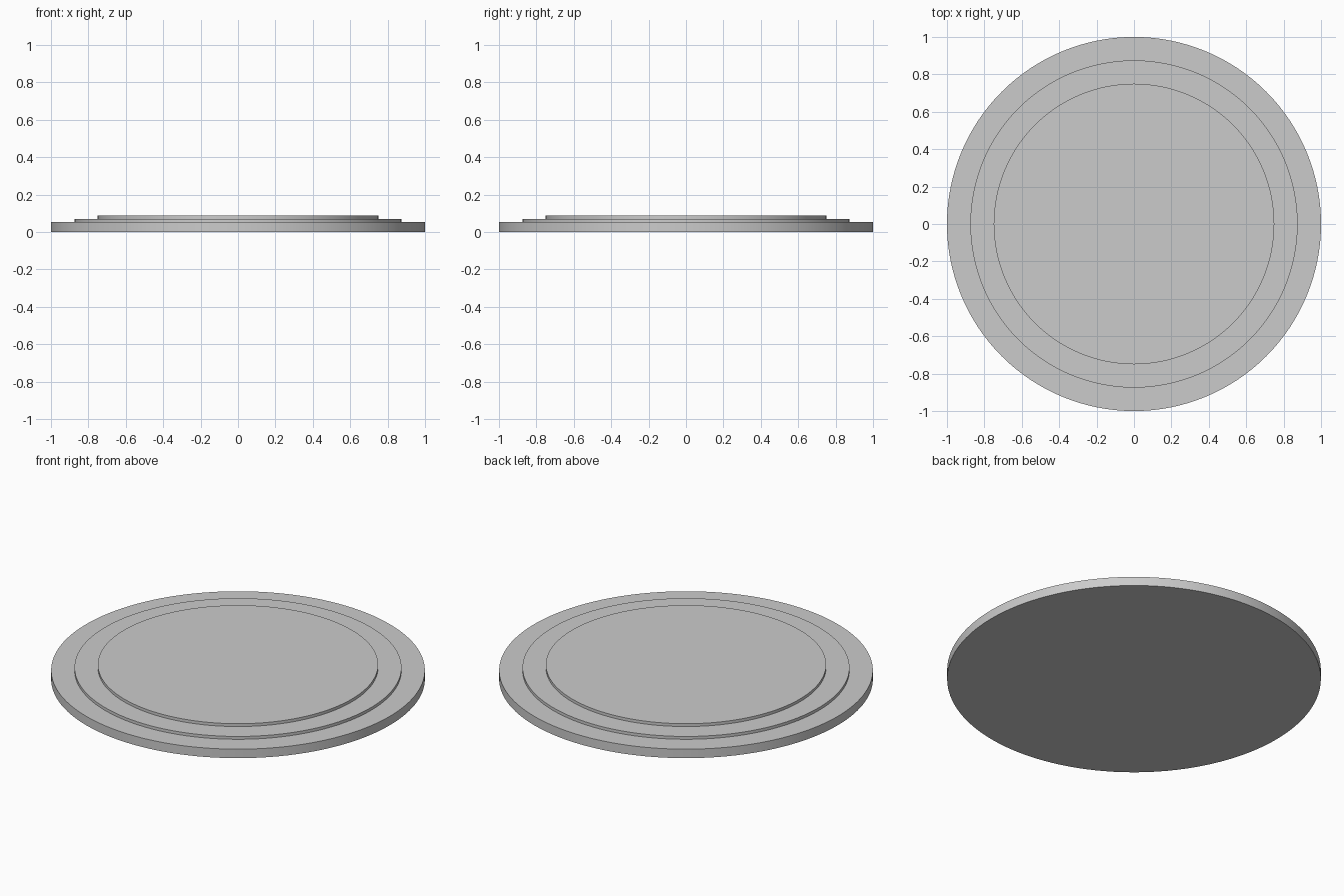
import bpy, bmesh, math

if "Cube" in bpy.data.objects:
    bpy.data.objects.remove(bpy.data.objects["Cube"])

SEGMENTS = 128

# Stepped profile of the round base: (radius, height), bottom to top
PROFILE = [(1.0, 0.0), (1.0, 0.053), (0.875, 0.053),
           (0.875, 0.07), (0.75, 0.07), (0.75, 0.087)]


def lathe(name, profile, segments):
    """Revolve a profile around z and cap both ends."""
    bm = bmesh.new()
    rings = []
    for r, z in profile:
        rings.append([bm.verts.new((r * math.cos(2 * math.pi * i / segments),
                                    r * math.sin(2 * math.pi * i / segments), z))
                      for i in range(segments)])
    for low, high in zip(rings, rings[1:]):
        for i in range(segments):
            j = (i + 1) % segments
            bm.faces.new((low[i], low[j], high[j], high[i]))
    bm.faces.new(rings[0][::-1])
    bm.faces.new(rings[-1])
    mesh = bpy.data.meshes.new(name)
    bm.to_mesh(mesh)
    bm.free()
    obj = bpy.data.objects.new(name, mesh)
    bpy.context.collection.objects.link(obj)
    return obj


# Round platform with two shallow steps
platform = lathe("stepped_round_platform", PROFILE, SEGMENTS)
bpy.context.view_layer.objects.active = platform
platform.select_set(True)
bpy.ops.object.shade_smooth_by_angle(angle=math.radians(30))
